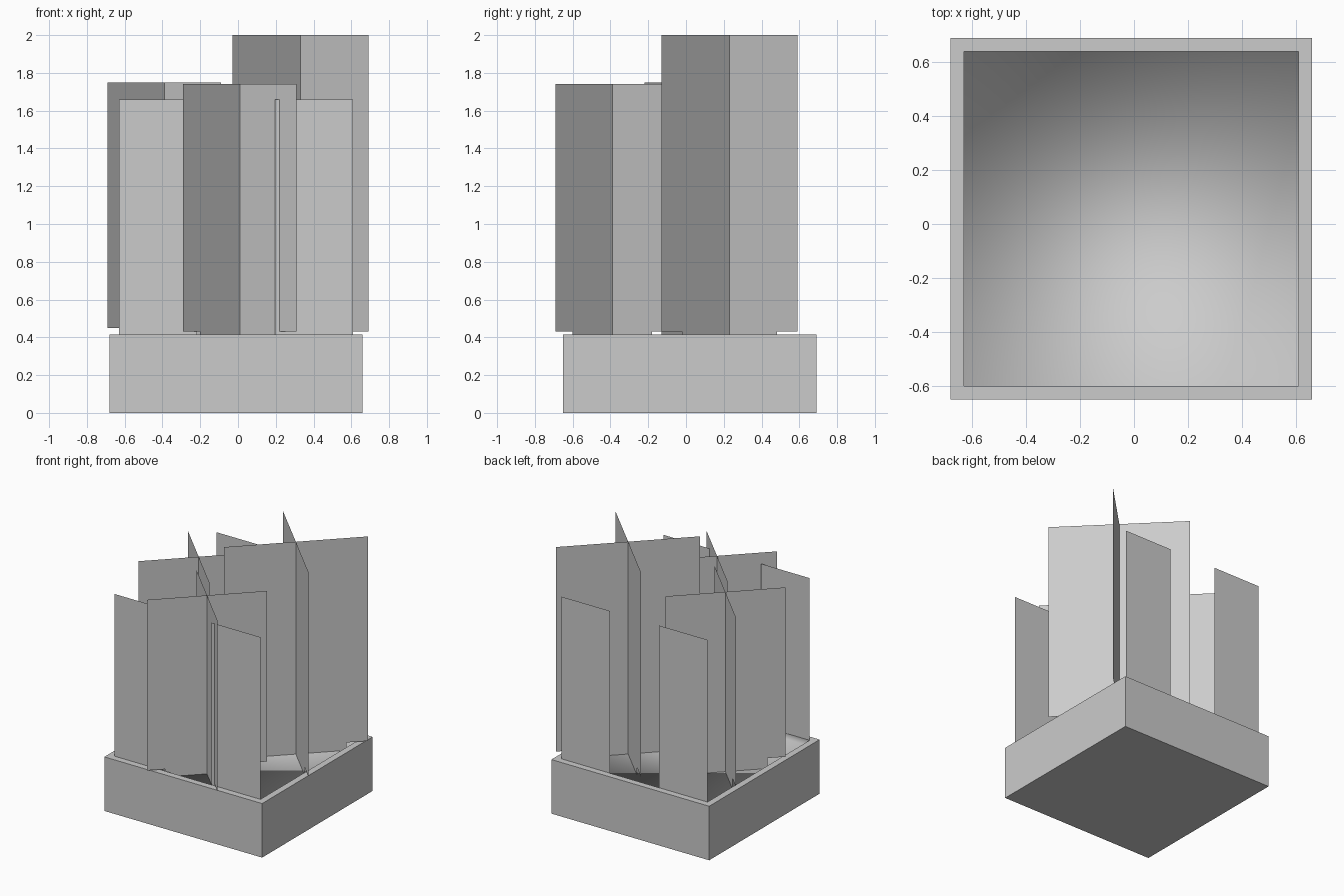
import bpy

if "Cube" in bpy.data.objects:
    bpy.data.objects.remove(bpy.data.objects["Cube"])

grey = bpy.data.materials.new("plain grey")
grey.diffuse_color = (0.6, 0.6, 0.6, 1)
grey.use_nodes = True
grey.node_tree.nodes["Principled BSDF"].inputs["Base Color"].default_value = grey.diffuse_color


def make(name, verts, faces, smooth=False):
    mesh = bpy.data.meshes.new(name)
    mesh.from_pydata(verts, [], faces)
    mesh.materials.append(grey)
    mesh.polygons.foreach_set("use_smooth", [smooth] * len(faces))
    mesh.update()
    ob = bpy.data.objects.new(name, mesh)
    bpy.context.collection.objects.link(ob)
    return ob


def ring(half, z, cx=-0.01, cy=0.02):
    return [(cx + sx * half, cy + sy * half, z)
            for sx, sy in ((-1, -1), (1, -1), (1, 1), (-1, 1))]


RIM, SOIL = 0.415, 0.37
OUTER, INNER = 0.67, 0.62

# Planter shell: floor, outer walls and flat rim
faces = [(3, 2, 1, 0)]
for i in range(4):
    j = (i + 1) % 4
    faces += [(i, j, 4 + j, 4 + i), (4 + i, 4 + j, 8 + j, 8 + i)]
make("planter_box", ring(OUTER, 0) + ring(OUTER, RIM) + ring(INNER, RIM), faces)

# Sunken soil bed, softly shaded into its inner walls
faces = [(0, 1, 2, 3)]
for i in range(4):
    j = (i + 1) % 4
    faces.append((4 + i, 4 + j, j, i))
make("soil_bed", ring(INNER, SOIL) + ring(INNER, RIM), faces, True)


# Plants: two crossed diagonal sheets, each with a narrower foot in the soil
def plant(name, cx, cy, half, bottom, top):
    foot = half * 0.7
    outline = [(-half, top), (-half, bottom), (-foot, bottom), (-foot, SOIL),
               (foot, SOIL), (foot, bottom), (half, bottom), (half, top)]
    verts = [(cx + d, cy + s * d, z) for s in (1, -1) for d, z in outline]
    make(name, verts, [range(8), range(8, 16)])


plant("front_plant", 0.01, -0.39, 0.30, 0.43, 1.74)
plant("tall_plant", 0.33, 0.23, 0.36, 0.43, 2.0)
plant("left_plant", -0.39, 0.08, 0.30, 0.45, 1.75)

# Upright panels on the front and back inner edges, with the middle third open
for side, y in (("front", -0.60), ("back", 0.64)):
    for end, x0, x1 in (("left", -0.63, -0.217), ("right", 0.197, 0.61)):
        make(f"{side}_{end}_panel",
             [(x0, y, RIM), (x1, y, RIM), (x1, y, 1.66), (x0, y, 1.66)],
             [(0, 1, 2, 3)])
